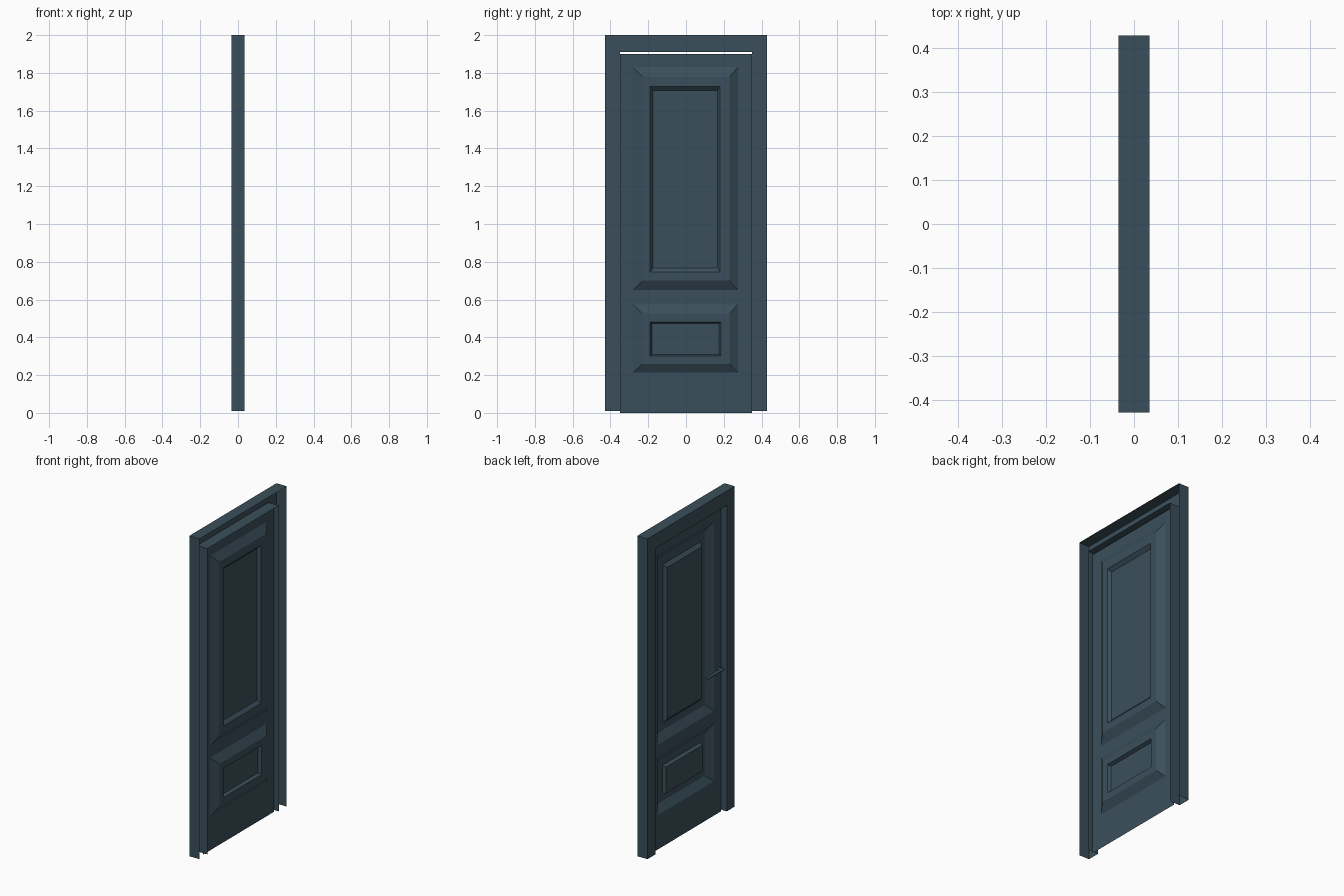
import bpy, bmesh, math
from mathutils import Matrix, Vector

if "Cube" in bpy.data.objects:
    bpy.data.objects.remove(bpy.data.objects["Cube"])

slate = bpy.data.materials.new("slate_blue")
slate.diffuse_color = (0.042, 0.078, 0.105, 1)
slate.use_nodes = True
slate.node_tree.nodes["Principled BSDF"].inputs["Base Color"].default_value = slate.diffuse_color


def finish(bm, name):
    bmesh.ops.remove_doubles(bm, verts=bm.verts, dist=0.0002)
    me = bpy.data.meshes.new(name)
    bm.to_mesh(me)
    bm.free()
    ob = bpy.data.objects.new(name, me)
    me.materials.append(slate)
    bpy.context.collection.objects.link(ob)
    return ob


def quad(bm, *pts):
    bm.faces.new([bm.verts.new(p) for p in pts])


# Frame: channel profile (side offset, top offset, x), open towards +x, swept over the doorway
bm = bmesh.new()
profile = [(0.078, 0.09, 0.035), (0.078, 0.09, -0.035), (0, 0, -0.035), (0, 0, 0.035)]
paths = []
for s, t, x in profile:
    h, top = 0.35 + s, 1.91 + t
    paths.append([(x, -h, 0.01), (x, -h, top), (x, h, top), (x, h, 0.01)])
for a, b in zip(paths, paths[1:]):
    for i in range(3):
        quad(bm, a[i], a[i + 1], b[i + 1], b[i])
finish(bm, "door_frame")

# Door leaf: pressed sheet, flat field with two raised mouldings around sunken panels
BASE, RAISED, SUNK = 0.004, 0.033, 0.014
ys = [-0.35, -0.28, 0.275, 0.35]
zs = [0.0, 0.213, 0.575, 0.65, 1.83, 1.9]
bm = bmesh.new()
for i in range(3):
    for j in range(5):
        if i == 1 and j in (1, 3):
            continue
        y0, y1, z0, z1 = ys[i], ys[i + 1], zs[j], zs[j + 1]
        quad(bm, (BASE, y0, z0), (BASE, y1, z0), (BASE, y1, z1), (BASE, y0, z1))


def panel(rings):
    loops = [[(x, y0, z0), (x, y1, z0), (x, y1, z1), (x, y0, z1)] for x, y0, y1, z0, z1 in rings]
    for a, b in zip(loops, loops[1:]):
        for k in range(4):
            m = (k + 1) % 4
            quad(bm, a[k], a[m], b[m], b[k])
    quad(bm, *loops[-1])


panel([(BASE, -0.28, 0.275, 0.65, 1.83), (RAISED, -0.23, 0.23, 0.70, 1.78),
       (RAISED, -0.19, 0.18, 0.745, 1.728), (SUNK, -0.175, 0.167, 0.767, 1.708)])
panel([(BASE, -0.28, 0.275, 0.213, 0.575), (RAISED, -0.23, 0.23, 0.26, 0.525),
       (RAISED, -0.19, 0.185, 0.302, 0.482), (SUNK, -0.18, 0.175, 0.310, 0.473)])
finish(bm, "door_leaf")


# Lever handle on the -x side
def rod(bm, a, b, r):
    a, b = Vector(a), Vector(b)
    rot = (b - a).to_track_quat('Z', 'Y').to_matrix().to_4x4()
    bmesh.ops.create_cone(bm, cap_ends=True, segments=12, radius1=r, radius2=r,
                          depth=(b - a).length, matrix=Matrix.Translation((a + b) / 2) @ rot)


bm = bmesh.new()
rod(bm, (0.003, -0.318, 0.9), (-0.024, -0.318, 0.9), 0.008)
rod(bm, (-0.024, -0.327, 0.9), (-0.024, -0.165, 0.9), 0.009)
handle = finish(bm, "lever_handle")
bpy.context.view_layer.objects.active = handle
handle.select_set(True)
bpy.ops.object.shade_smooth_by_angle(angle=math.radians(35))
